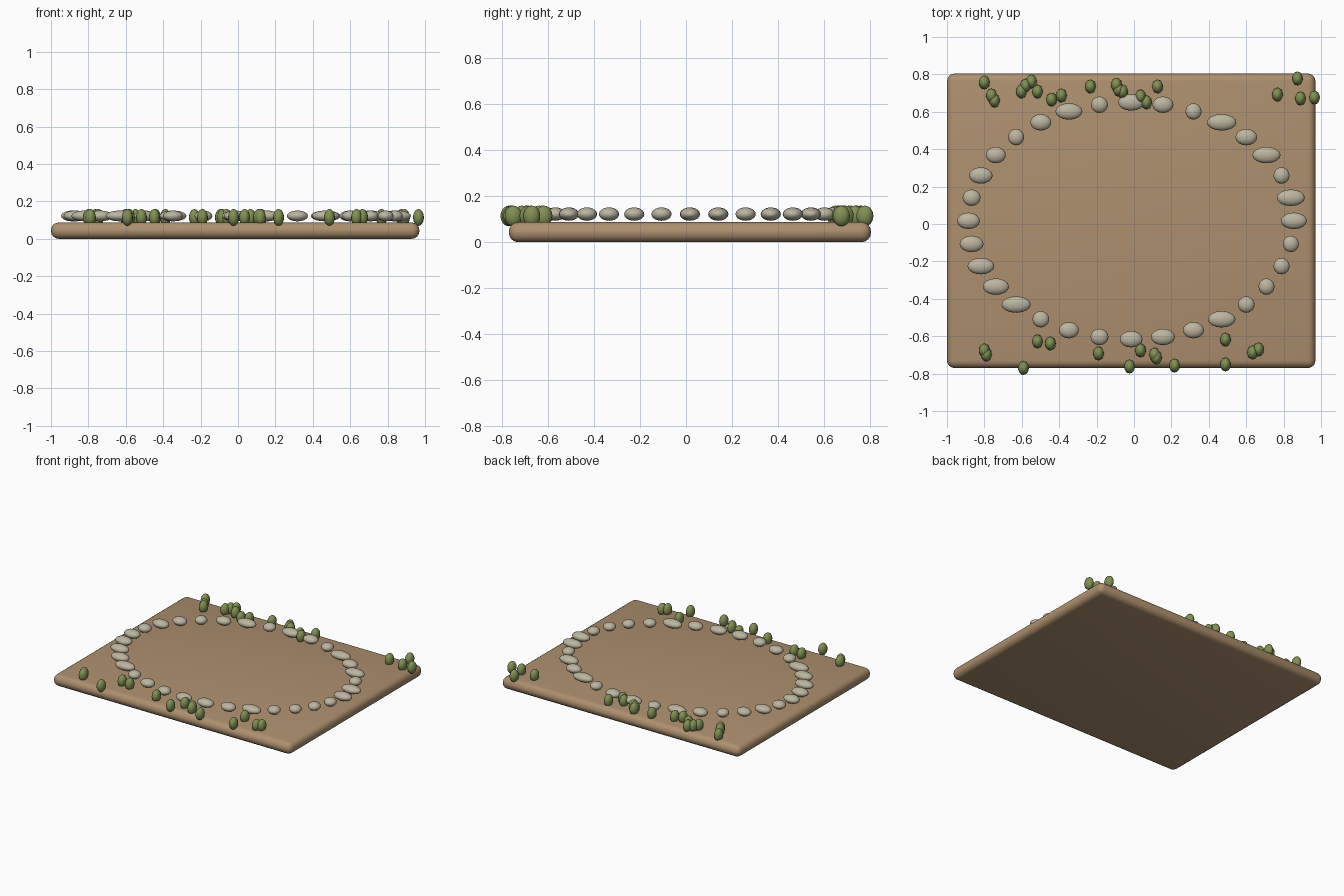
import bpy
import math

if "Cube" in bpy.data.objects:
    bpy.data.objects.remove(bpy.data.objects["Cube"])


def material(name, rgb):
    mat = bpy.data.materials.new(name)
    mat.diffuse_color = (*rgb, 1)
    mat.use_nodes = True
    mat.node_tree.nodes["Principled BSDF"].inputs["Base Color"].default_value = mat.diffuse_color
    return mat


earth = material("earth brown", (0.42, 0.28, 0.16))
stone_grey = material("stone grey", (0.50, 0.46, 0.35))
leaf = material("leaf green", (0.22, 0.28, 0.09))

CX, CY = -0.015, 0.017     # centre of the plot
TOP = 0.087                # ground slab height


def finish(obj, name, mat):
    obj.name = name
    obj.data.materials.append(mat)
    bpy.ops.object.transform_apply(location=False, rotation=False, scale=True)


def blob(name, loc, radii, mat, segments=16, rings=10):
    bpy.ops.mesh.primitive_uv_sphere_add(segments=segments, ring_count=rings, radius=1, location=loc)
    obj = bpy.context.object
    obj.scale = radii
    finish(obj, name, mat)
    bpy.ops.object.shade_smooth()


# Ground slab with rounded edges
bpy.ops.mesh.primitive_cube_add(size=1, location=(CX, CY, TOP / 2))
slab = bpy.context.object
slab.scale = (1.97, 1.575, TOP)
finish(slab, "ground_slab", earth)
bevel = slab.modifiers.new("round_edges", 'BEVEL')
bevel.width = 0.041
bevel.segments = 4
bpy.ops.object.modifier_apply(modifier=bevel.name)
bpy.ops.object.shade_smooth()

# Oval ring of stones, half widths counter-clockwise from the right
half_widths = [
    .070, .075, .043, .075, .058, .079, .043, .056,
    .070, .045, .072, .056, .043, .053, .063, .048,
    .061, .064, .072, .070, .078, .045, .053, .048,
    .061, .064, .056, .074, .045, .043, .043, .043]
for i, w in enumerate(half_widths):
    a = 2 * math.tau * i / (2 * len(half_widths))
    pos = (CX + 0.87 * math.cos(a), CY + 0.633 * math.sin(a), 0.122)
    blob("border_stone", pos, (w, 0.044, 0.029), stone_grey)

# Small shrubs scattered along the back and front edges
back_shrubs = [
    (-.80, .757), (-.762, .687), (-.746, .66), (-.602, .708), (-.58, .74),
    (-.548, .762), (-.516, .708), (-.441, .665), (-.388, .687), (-.233, .735),
    (-.094, .745), (-.083, .719), (-.061, .708), (.035, .682), (.067, .65),
    (.126, .735), (.767, .692), (.874, .778), (.89, .671), (.965, .676)]
front_shrubs = [
    (-.80, -.676), (-.789, -.698), (-.591, -.77), (-.516, -.628), (-.447, -.639),
    (-.19, -.692), (-.024, -.762), (.035, -.676), (.11, -.698), (.12, -.714),
    (.217, -.757), (.489, -.618), (.489, -.751), (.634, -.687), (.666, -.671)]
for x, y in back_shrubs + front_shrubs:
    blob("shrub", (x, y, 0.114), (0.029, 0.037, 0.045), leaf)
